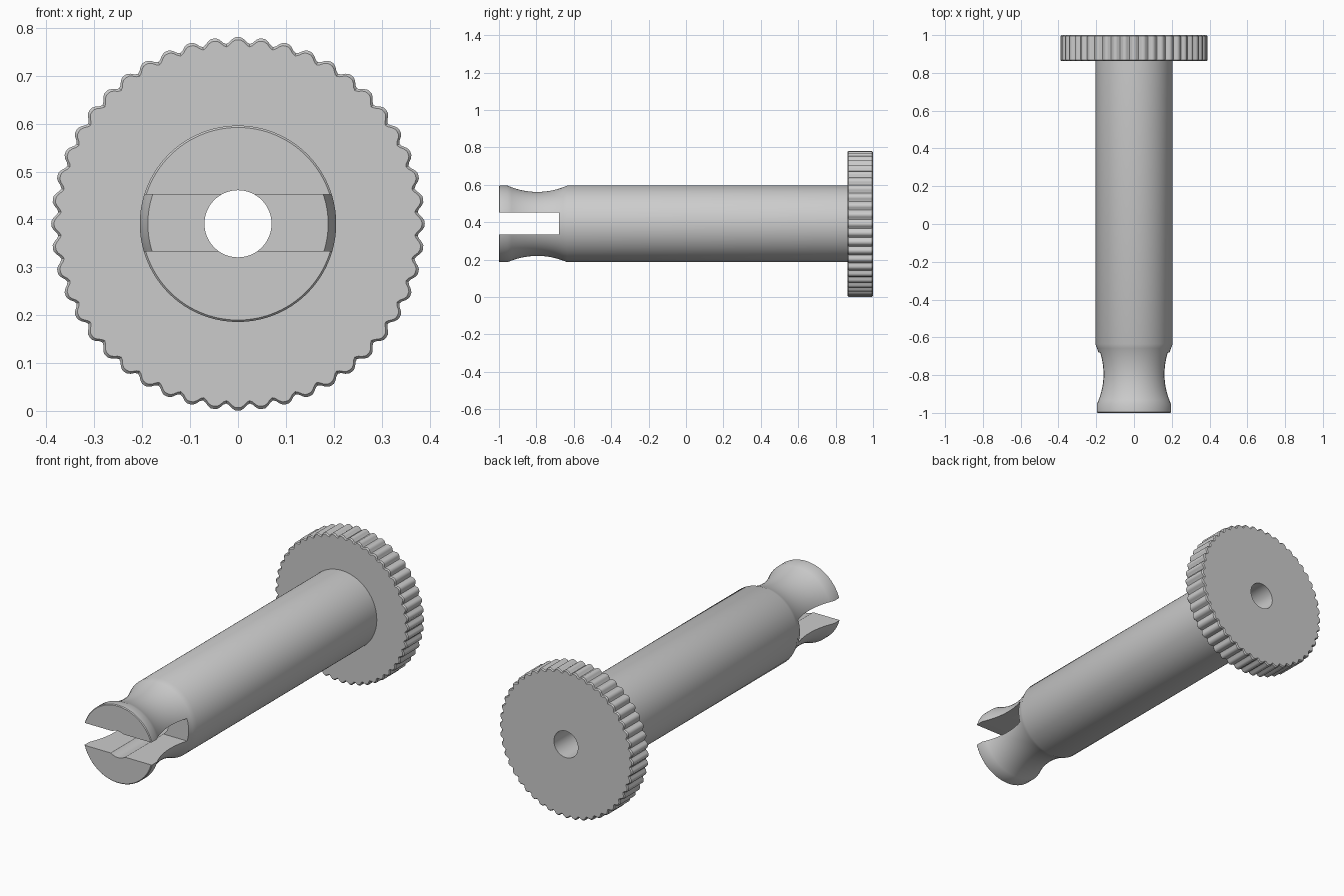
import bpy, bmesh, math

if "Cube" in bpy.data.objects:
    bpy.data.objects.remove(bpy.data.objects["Cube"])

CZ = 0.391            # height of the axis, which runs along y
TEETH, PER = 48, 8    # knurl grooves and points per groove
N = TEETH * PER
BORE, SHAFT, HEAD = 0.07, 0.205, 0.39


def groove(a):
    # 0 on the ridge tops, 1 at the bottom of a groove
    return ((1 - math.cos(a * TEETH)) / 2) ** 1.6


def neck(steps=14):
    # concave arc between the lip and the plain shaft
    y0, y1, sag = -0.955, -0.635, 0.034
    half, mid = (y1 - y0) / 2, (y0 + y1) / 2
    rad = (half ** 2 + sag ** 2) / (2 * sag)
    pts = []
    for i in range(steps + 1):
        y = y0 + (y1 - y0) * i / steps
        d = math.sqrt(rad ** 2 - (y - mid) ** 2) - (rad - sag)
        pts.append((y, SHAFT - d, 0))
    return pts


def lathe(name, profile):
    # closed (y, radius, groove depth) profile turned about the axis
    bm = bmesh.new()
    rings = []
    for y, r, depth in profile:
        ring = []
        for i in range(N):
            a = 2 * math.pi * i / N
            q = r - depth * groove(a)
            ring.append(bm.verts.new((q * math.sin(a), y, q * math.cos(a))))
        rings.append(ring)
    for k, a in enumerate(rings):
        b = rings[(k + 1) % len(rings)]
        for i in range(N):
            j = (i + 1) % N
            bm.faces.new((a[i], a[j], b[j], b[i]))
    bmesh.ops.recalc_face_normals(bm, faces=bm.faces)
    mesh = bpy.data.meshes.new(name)
    bm.to_mesh(mesh)
    bm.free()
    ob = bpy.data.objects.new(name, mesh)
    bpy.context.collection.objects.link(ob)
    ob.location.z = CZ
    return ob


# Hollow shaft, waisted neck and knurled head
profile = [(-1, BORE, 0), (-1, SHAFT - 0.004, 0), (-0.996, SHAFT, 0)]
profile += neck()
profile += [
    (0.863, SHAFT, 0),
    (0.863, HEAD - 0.006, 0.014), (0.869, HEAD, 0.014),
    (0.994, HEAD, 0.014), (1, HEAD - 0.006, 0.014),
    (1, BORE, 0),
]
body = lathe("knurled_pin", profile)

# Slot across the tip
bpy.ops.mesh.primitive_cube_add(size=1, location=(0, -0.88, 0.3935))
cutter = bpy.context.object
cutter.name = "slot_cutter"
cutter.scale = (1, 0.4, 0.118)
cutter.hide_render = True

bpy.ops.object.select_all(action='DESELECT')
bpy.context.view_layer.objects.active = body
body.select_set(True)
mod = body.modifiers.new("slot", 'BOOLEAN')
mod.operation = 'DIFFERENCE'
mod.solver = 'EXACT'
mod.object = cutter
bpy.ops.object.modifier_apply(modifier=mod.name)
bpy.data.objects.remove(cutter)
bpy.ops.object.shade_smooth_by_angle(angle=math.radians(30))
